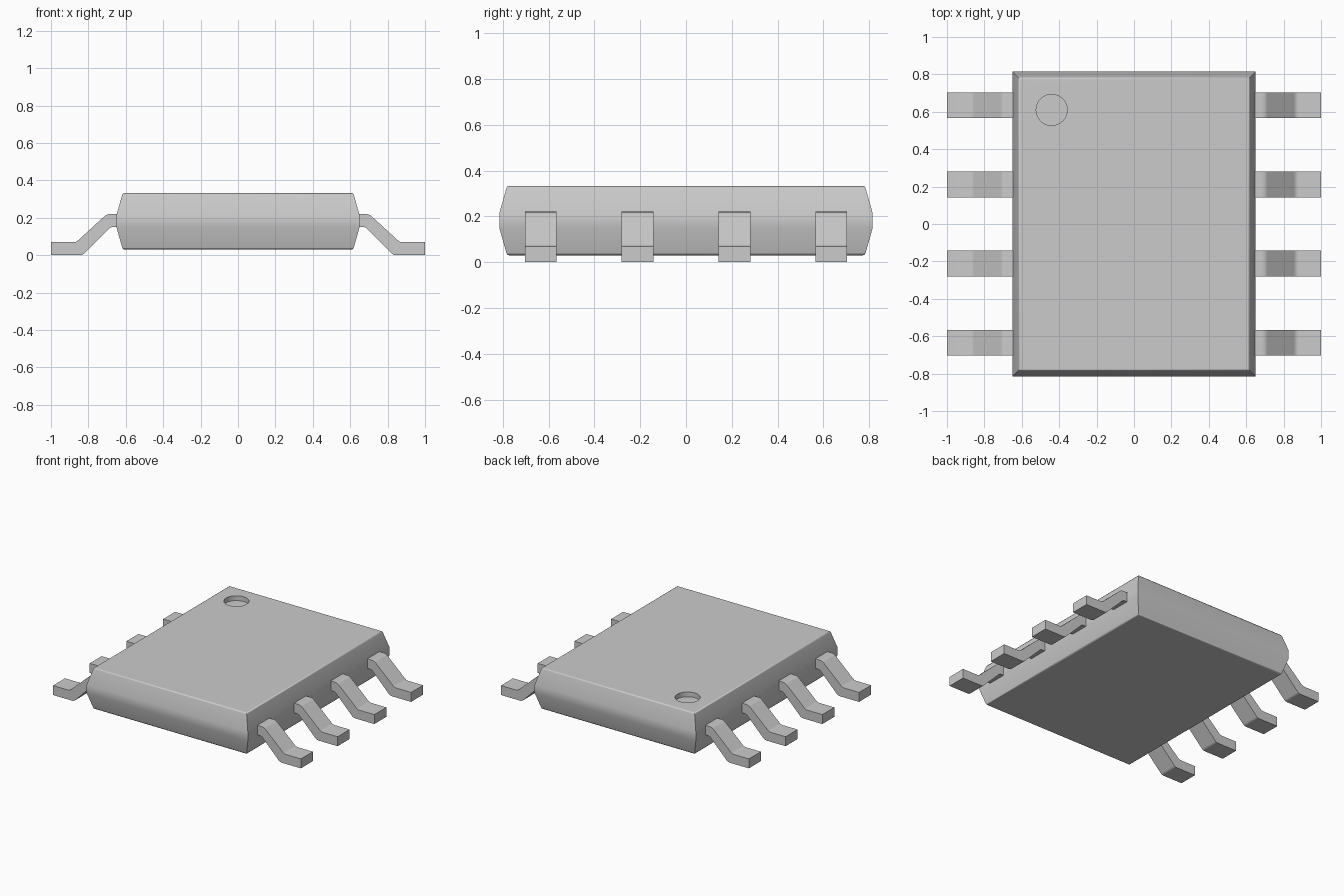
import bpy, bmesh, math

cube = bpy.data.objects.get("Cube")
if cube:
    bpy.data.objects.remove(cube, do_unlink=True)

# One plain grey for everything
GREY = (0.6, 0.6, 0.6, 1)
grey = bpy.data.materials.new("plain_grey")
grey.use_nodes = True
grey.diffuse_color = GREY
grey.node_tree.nodes["Principled BSDF"].inputs["Base Color"].default_value = GREY


def make_object(name, bm):
    bmesh.ops.recalc_face_normals(bm, faces=bm.faces)
    mesh = bpy.data.meshes.new(name)
    bm.to_mesh(mesh)
    bm.free()
    mesh.materials.append(grey)
    obj = bpy.data.objects.new(name, mesh)
    bpy.context.collection.objects.link(obj)
    return obj


def activate(obj):
    bpy.ops.object.select_all(action='DESELECT')
    obj.select_set(True)
    bpy.context.view_layer.objects.active = obj


def smooth(obj):
    activate(obj)
    bpy.ops.object.shade_smooth_by_angle(angle=math.radians(50))
    mod = obj.modifiers.new("flat_face_normals", 'WEIGHTED_NORMAL')
    mod.keep_sharp = True


# Body: rectangular rings stacked along a rounded, drafted side profile
HALF_X, HALF_Y, BOTTOM, TOP = 0.65, 0.815, 0.03, 0.333
side = [(0.042, 0), (0.035, 0.003), (0.031, 0.01), (0, 0.12)]
height = TOP - BOTTOM
profile = side + [(inset, height - z) for inset, z in reversed(side)]

bm = bmesh.new()
rings = []
for inset, z in profile:
    x, y = HALF_X - inset, HALF_Y - inset
    rings.append([bm.verts.new((sx * x, sy * y, BOTTOM + z))
                  for sx, sy in ((-1, -1), (1, -1), (1, 1), (-1, 1))])
for low, high in zip(rings, rings[1:]):
    for i in range(4):
        j = (i + 1) % 4
        bm.faces.new((low[i], low[j], high[j], high[i]))
bm.faces.new(rings[0][::-1])
bm.faces.new(rings[-1])
body = make_object("body", bm)

# Round orientation recess in the top
bpy.ops.mesh.primitive_cylinder_add(vertices=48, radius=0.083, depth=0.07,
                                    location=(-0.44, 0.61, TOP))
cutter = bpy.context.object
cutter.name = "recess_cutter"
cutter.data.materials.append(grey)
cut = body.modifiers.new("recess", 'BOOLEAN')
cut.object = cutter
cut.operation = 'DIFFERENCE'
cut.solver = 'EXACT'
activate(body)
bpy.ops.object.modifier_apply(modifier="recess")
bpy.data.objects.remove(cutter, do_unlink=True)
smooth(body)

# Bent leads: side profile extruded across the lead width
lead_profile = [
    (0.60, 0.22), (0.68, 0.22), (0.698, 0.218), (0.713, 0.209),
    (0.855, 0.079), (0.867, 0.071), (0.88, 0.069), (1.0, 0.069),
    (1.0, 0), (0.845, 0), (0.832, 0.002), (0.822, 0.009),
    (0.692, 0.14), (0.682, 0.148), (0.67, 0.15), (0.60, 0.15)]
LEAD_WIDTH, PITCH = 0.138, 0.423


def make_lead(name, sign, y):
    bm = bmesh.new()
    face = bm.faces.new([bm.verts.new((sign * x, y - LEAD_WIDTH / 2, z))
                         for x, z in lead_profile])
    grown = bmesh.ops.extrude_face_region(bm, geom=[face])
    verts = [v for v in grown["geom"] if isinstance(v, bmesh.types.BMVert)]
    bmesh.ops.translate(bm, verts=verts, vec=(0, LEAD_WIDTH, 0))
    smooth(make_object(name, bm))


for label, sign in (("left", 1), ("right", -1)):
    for i in range(4):
        make_lead(f"{label}_lead_{i + 1}", sign, (i - 1.5) * PITCH)
